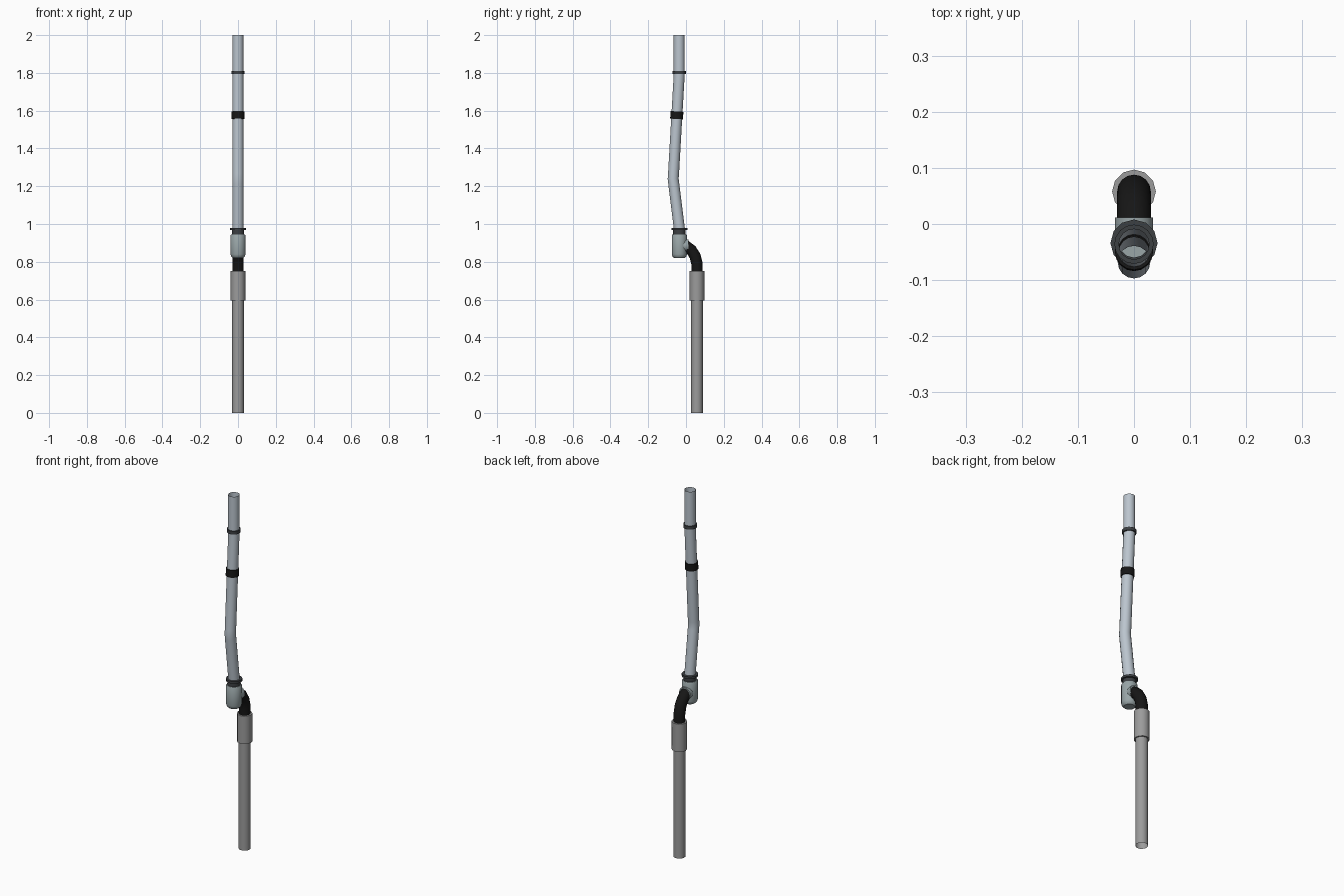
import bpy, bmesh, math
from mathutils import Vector, Matrix

if "Cube" in bpy.data.objects:
    bpy.data.objects.remove(bpy.data.objects["Cube"])

SIDES = 16


def material(name, rgb):
    m = bpy.data.materials.new(name)
    m.diffuse_color = (*rgb, 1)
    m.use_nodes = True
    m.node_tree.nodes["Principled BSDF"].inputs["Base Color"].default_value = m.diffuse_color
    return m


STEEL = material("pale_steel", (0.50, 0.56, 0.62))
TRAP = material("trap_grey", (0.32, 0.38, 0.39))
GREY = material("plastic_grey", (0.33, 0.33, 0.33))
DARK = material("dark_rubber", (0.045, 0.05, 0.055))
BLACK = material("black_rubber", (0.008, 0.008, 0.008))


def skin(name, rings, mat, smooth=40):
    """Join successive rings of points with quads, leaving the ends open."""
    bm = bmesh.new()
    loops = [[bm.verts.new(p) for p in ring] for ring in rings]
    for a, b in zip(loops, loops[1:]):
        n = len(a)
        for i in range(n):
            j = (i + 1) % n
            bm.faces.new((a[i], a[j], b[j], b[i]))
    me = bpy.data.meshes.new(name)
    bmesh.ops.remove_doubles(bm, verts=bm.verts, dist=1e-5)
    bm.to_mesh(me)
    bm.free()
    ob = bpy.data.objects.new(name, me)
    bpy.context.collection.objects.link(ob)
    me.materials.append(mat)
    bpy.ops.object.select_all(action='DESELECT')
    ob.select_set(True)
    bpy.context.view_layer.objects.active = ob
    bpy.ops.object.shade_smooth_by_angle(angle=math.radians(smooth))
    return ob


def angles(n):
    return [2 * math.pi * i / n for i in range(n)]


def lathe(name, profile, y, z, mat, tilt=0, n=SIDES):
    """Turn (radius, height) points about an axis through (0, y, z)."""
    M = Matrix.Translation((0, y, z)) @ Matrix.Rotation(tilt, 4, 'X')
    return skin(name, [[M @ Vector((r * math.cos(a), r * math.sin(a), h))
                        for a in angles(n)] for r, h in profile], mat)


def sleeve(name, r_in, r_out, h, y, z, mat, tilt=0, n=SIDES):
    """Hollow collar with flat annular ends."""
    return lathe(name, [(r_in, 0), (r_out, 0), (r_out, h), (r_in, h)],
                 y, z, mat, tilt, n)


def pipe(name, path, r, mat, n=SIDES):
    """Open tube along (y, z) points with mitred bends."""
    pts = [Vector((0, y, z)) for y, z in path]
    rings = []
    for i, p in enumerate(pts):
        d0 = (p - pts[max(i - 1, 0)]).normalized()
        d1 = (pts[min(i + 1, len(pts) - 1)] - p).normalized()
        t = (d0 + d1).normalized()
        side = Vector((0, t.z, -t.y))
        rings.append([p + r * (math.cos(a) * Vector((1, 0, 0)) + math.sin(a) * side)
                      for a in angles(n)])
    return skin(name, rings, mat)


# Lower waste pipe and its coupling
pipe("lower_pipe", [(0.058, 0), (0.058, 0.62)], 0.031, GREY)
sleeve("lower_coupling", 0.028, 0.039, 0.155, 0.058, 0.595, GREY, n=12)

# Black elbow from the coupling into the trap
pipe("elbow", [(0.058, 0.73), (0.058, 0.79), (0.048, 0.83), (0.028, 0.862),
               (0.0, 0.884), (-0.03, 0.888)], 0.030, BLACK)

# Trap body with rounded base, and the outlet stub behind it
lathe("trap_body", [(0, 0), (0.028, 0), (0.036, 0.007), (0.040, 0.02),
                    (0.040, 0.120), (0.037, 0.125), (0.026, 0.125)],
      -0.035, 0.82, TRAP)
sleeve("trap_outlet", 0.026, 0.034, 0.04, -0.028, 0.885, TRAP, -math.pi / 2)

# Neck and flange above the trap
sleeve("trap_neck", 0.026, 0.033, 0.025, -0.035, 0.943, DARK)
sleeve("trap_flange", 0.026, 0.042, 0.012, -0.034, 0.967, DARK, n=12)

# Bent upper pipe with two bands
pipe("upper_pipe", [(-0.032, 0.95), (-0.065, 1.215), (-0.068, 1.24),
                    (-0.066, 1.265), (-0.036, 1.79), (-0.036, 1.81),
                    (-0.036, 2.0)], 0.029, STEEL)
sleeve("wide_band", 0.027, 0.034, 0.04, -0.050, 1.556, BLACK, -0.057)
sleeve("narrow_band", 0.027, 0.035, 0.018, -0.036, 1.793, DARK)
